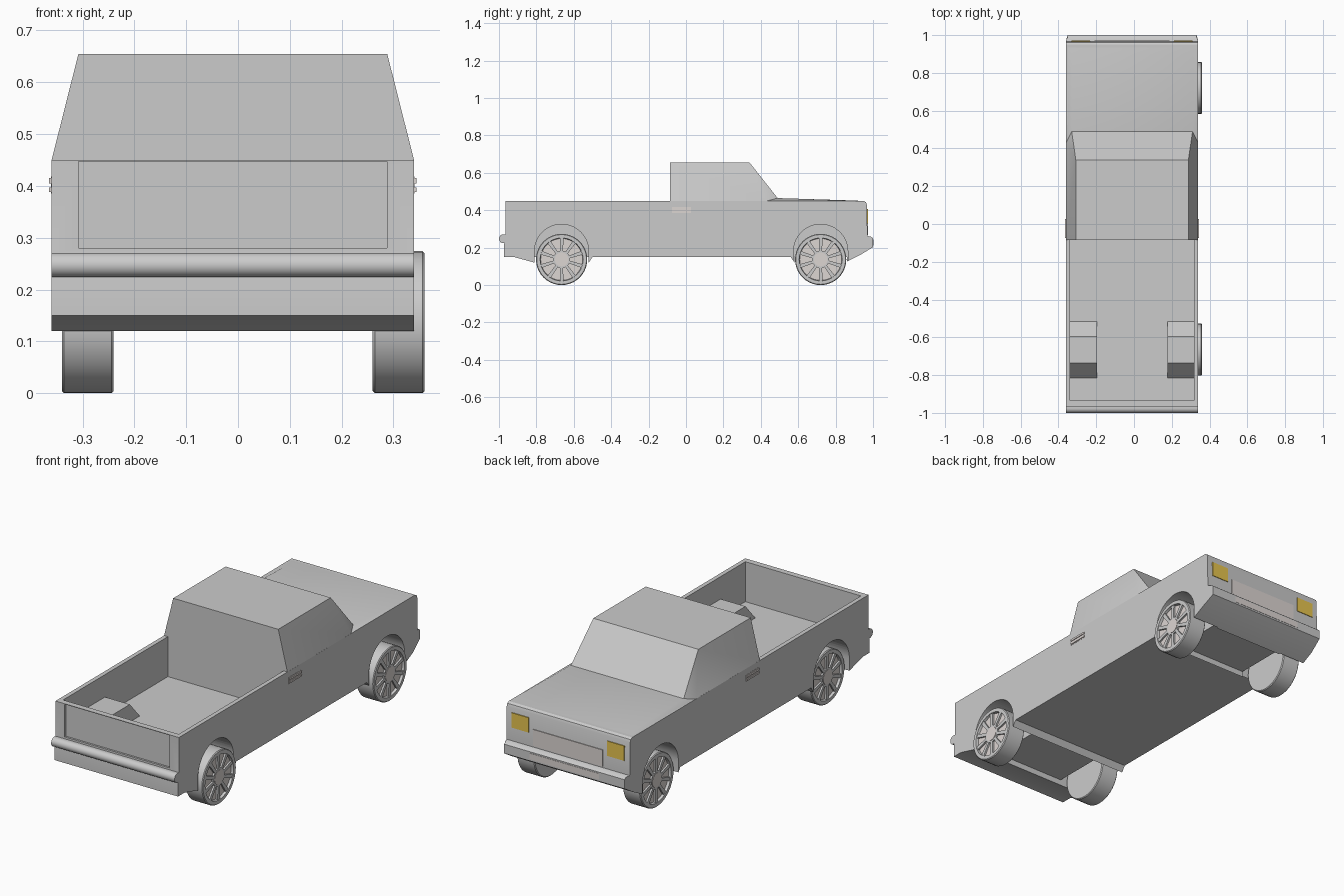
import bpy, bmesh
from math import sin, cos, pi, radians

if "Cube" in bpy.data.objects:
    bpy.data.objects.remove(bpy.data.objects["Cube"])

CX = -0.01                      # body centre line
REAR, FRONT = -0.665, 0.72      # axle positions


def material(name, rgb):
    m = bpy.data.materials.new(name)
    m.diffuse_color = (*rgb, 1)
    m.use_nodes = True
    m.node_tree.nodes["Principled BSDF"].inputs["Base Color"].default_value = m.diffuse_color
    return m


METAL = material("light_metal", (0.72, 0.67, 0.65))
AMBER = material("amber", (0.8, 0.56, 0.08))


def finish(name, bm, mat=None, smooth=None):
    bmesh.ops.recalc_face_normals(bm, faces=bm.faces)
    me = bpy.data.meshes.new(name)
    bm.to_mesh(me)
    bm.free()
    ob = bpy.data.objects.new(name, me)
    bpy.context.collection.objects.link(ob)
    if mat:
        me.materials.append(mat)
    if smooth:
        activate(ob)
        bpy.ops.object.shade_smooth_by_angle(angle=radians(smooth))
    return ob


def activate(ob):
    bpy.ops.object.select_all(action='DESELECT')
    ob.select_set(True)
    bpy.context.view_layer.objects.active = ob


def add_prism(bm, pts, x0, x1):
    """Extrude a (y, z) outline from x0 to x1."""
    a = [bm.verts.new((x0, y, z)) for y, z in pts]
    b = [bm.verts.new((x1, y, z)) for y, z in pts]
    bm.faces.new(a)
    bm.faces.new(b[::-1])
    n = len(pts)
    for i in range(n):
        j = (i + 1) % n
        bm.faces.new((a[i], b[i], b[j], a[j]))


def prism(name, pts, x0, x1, mat=None, smooth=None):
    bm = bmesh.new()
    add_prism(bm, pts, x0, x1)
    return finish(name, bm, mat, smooth)


def box(name, x0, x1, y0, y1, z0, z1, mat=None):
    return prism(name, [(y0, z0), (y1, z0), (y1, z1), (y0, z1)], x0, x1, mat)


def arc(cy, cz, r, a0, a1, n):
    return [(cy + r * cos(a0 + (a1 - a0) * i / n),
             cz + r * sin(a0 + (a1 - a0) * i / n)) for i in range(n + 1)]


def cut(ob, cutters):
    for c in cutters:
        m = ob.modifiers.new("cut", 'BOOLEAN')
        m.operation, m.solver, m.object = 'DIFFERENCE', 'EXACT', c
        activate(ob)
        bpy.ops.object.modifier_apply(modifier=m.name)


# Cutters: wheel arches, load bed, tailgate recess
arches = []
for cy in (REAR, FRONT):
    for s in (-1, 1):
        outline = [(cy + 0.145, 0.0)] + arc(cy, 0.18, 0.145, 0, pi, 28) + [(cy - 0.145, 0.0)]
        x0, x1 = sorted((CX + s * 0.2, CX + s * 0.5))
        arches.append(prism("arch_cutter", outline, x0, x1))
bed = box("bed_cutter", CX - 0.328, CX + 0.328, -0.935, -0.085, 0.245, 0.7)
recess = box("tailgate_cutter", CX - 0.298, CX + 0.298, -1.1, -0.955, 0.28, 0.447)

# Lower body with front bumper, extruded from the side outline
side = [(-0.965, 0.45), (-0.965, 0.27), (-0.972, 0.22), (-0.972, 0.15), (-0.92, 0.15),
        (-0.81, 0.12), (-0.81, 0.15), (-0.52, 0.15), (-0.52, 0.12), (-0.50, 0.15),
        (0.56, 0.15), (0.58, 0.12), (0.58, 0.15), (0.86, 0.15), (0.86, 0.125),
        (0.93, 0.16), (1.0, 0.203), (1.0, 0.25), (0.99, 0.258), (0.97, 0.262),
        (0.967, 0.43), (0.962, 0.443), (0.95, 0.45)]
bm = bmesh.new()
add_prism(bm, side, CX - 0.35, CX + 0.35)
for v in bm.verts:
    if v.co.y > 0.98:           # bumper corners taper in
        v.co.x = CX + (v.co.x - CX) * 0.975
body = finish("lower_body", bm)
cut(body, arches + [bed, recess])
activate(body)
bpy.ops.object.shade_smooth_by_angle(angle=radians(30))

# Wheel housings standing in the bed
for s, side_name in ((-1, "left"), (1, "right")):
    x0, x1 = sorted((CX + s * 0.187, CX + s * 0.335))
    hump = prism(side_name + "_wheel_housing",
                 [(REAR - 0.15, 0.23), (REAR + 0.15, 0.23), (REAR + 0.15, 0.245),
                  (REAR + 0.07, 0.335), (REAR - 0.07, 0.335), (REAR - 0.15, 0.245)], x0, x1)
    cut(hump, arches[:2])

for c in arches + [bed, recess]:
    bpy.data.objects.remove(c)


def mirrored_shell(name, pts, strips, smooth):
    """Faces by point index; 'span' faces join left and right, 'side' faces repeat."""
    bm = bmesh.new()
    L = [bm.verts.new((CX - x, y, z)) for x, y, z in pts]
    R = [bm.verts.new((CX + x, y, z)) for x, y, z in pts]
    for i, j in strips["span"]:
        bm.faces.new((L[i], L[j], R[j], R[i]))
    for f in strips["side"]:
        bm.faces.new([L[i] for i in f])
        bm.faces.new([R[i] for i in f[::-1]])
    return finish(name, bm, None, smooth)


# Cab: back base, back top, roof front, cowl, door front base
mirrored_shell("cab",
               [(0.35, -0.085, 0.449), (0.298, -0.085, 0.655), (0.298, 0.34, 0.655),
                (0.32, 0.49, 0.465), (0.35, 0.43, 0.449)],
               {"span": [(0, 1), (1, 2), (2, 3), (3, 4), (4, 0)],
                "side": [(0, 1, 2, 4), (2, 3, 4)]}, 35)

# Hood: crowned panel with sloping edges
mirrored_shell("hood",
               [(0.35, 0.43, 0.449), (0.32, 0.49, 0.465), (0.32, 0.90, 0.452), (0.35, 0.95, 0.449)],
               {"span": [(0, 1), (1, 2), (2, 3), (3, 0)], "side": [(0, 1, 2, 3)]}, 35)

# Rear bumper: rounded bar
prism("rear_bumper", [(-0.96, 0.27)] + arc(-0.9765, 0.2475, 0.0235, pi / 2, 3 * pi / 2, 12)
      + [(-0.96, 0.224)], CX - 0.35, CX + 0.35, None, 40)

# Grille, lower intake and headlights
box("grille", CX - 0.198, CX + 0.198, 0.95, 0.972, 0.268, 0.353, METAL)
box("lower_intake", CX - 0.198, CX + 0.198, 0.98, 1.0015, 0.212, 0.243, METAL)
for s, n in ((-1, "left"), (1, "right")):
    x0, x1 = sorted((CX + s * 0.223, CX + s * 0.32))
    box(n + "_headlight", x0, x1, 0.95, 0.972, 0.33, 0.406, AMBER)
    # Door handle: backing plate and two bars
    bm = bmesh.new()
    for z0, z1, out in ((0.385, 0.418, 0.351), (0.388, 0.397, 0.355), (0.405, 0.415, 0.355)):
        add_prism(bm, [(-0.075, z0), (0.027, z0), (0.027, z1), (-0.075, z1)],
                  CX + s * 0.34, CX + s * out)
    finish(n + "_door_handle", bm, METAL)


def lathe(name, profile, cy, cz, mat=None, n=40):
    """Revolve an open (radius, x) profile about the axle; ends are capped."""
    bm = bmesh.new()
    rings = [[bm.verts.new((x, cy + r * cos(2 * pi * i / n), cz + r * sin(2 * pi * i / n)))
              for i in range(n)] for r, x in profile]
    for a, b in zip(rings, rings[1:]):
        for i in range(n):
            j = (i + 1) % n
            bm.faces.new((a[i], a[j], b[j], b[i]))
    bm.faces.new(rings[0])
    bm.faces.new(rings[-1])
    return finish(name, bm, mat, 30)


# Wheels: tyre, light dish, ten spokes and hub
R = 0.137
for cy, end in ((REAR, "rear"), (FRONT, "front")):
    for s, sn in ((-1, "left"), (1, "right")):
        def X(d):               # distance inwards from the outer face
            return 0.01 + s * (0.35 - d)
        tag = end + "_" + sn
        lathe(tag + "_tyre", [(R - 0.004, X(0.1)), (R, X(0.096)), (R, X(0.004)),
                              (R - 0.004, X(0)), (0.115, X(0)), (0.112, X(0.015))], cy, R)
        lathe(tag + "_rim", [(0.111, X(0.02)), (0.111, X(0.012))], cy, R, METAL)
        bm = bmesh.new()
        for k in range(10):
            a = 2 * pi * (k + 0.5) / 10
            pts = [(0.03, -0.007), (0.114, -0.010), (0.114, 0.010), (0.03, 0.007)]
            add_prism(bm, [(cy + r * cos(a) - t * sin(a), R + r * sin(a) + t * cos(a))
                           for r, t in pts], X(0.014), X(0.003))
        finish(tag + "_spokes", bm)
        lathe(tag + "_hub_ring", [(0.046, X(0.014)), (0.046, X(0.003))], cy, R, None, 24)
        lathe(tag + "_hub_cap", [(0.037, X(0.008)), (0.037, X(0.001))], cy, R, METAL, 24)
